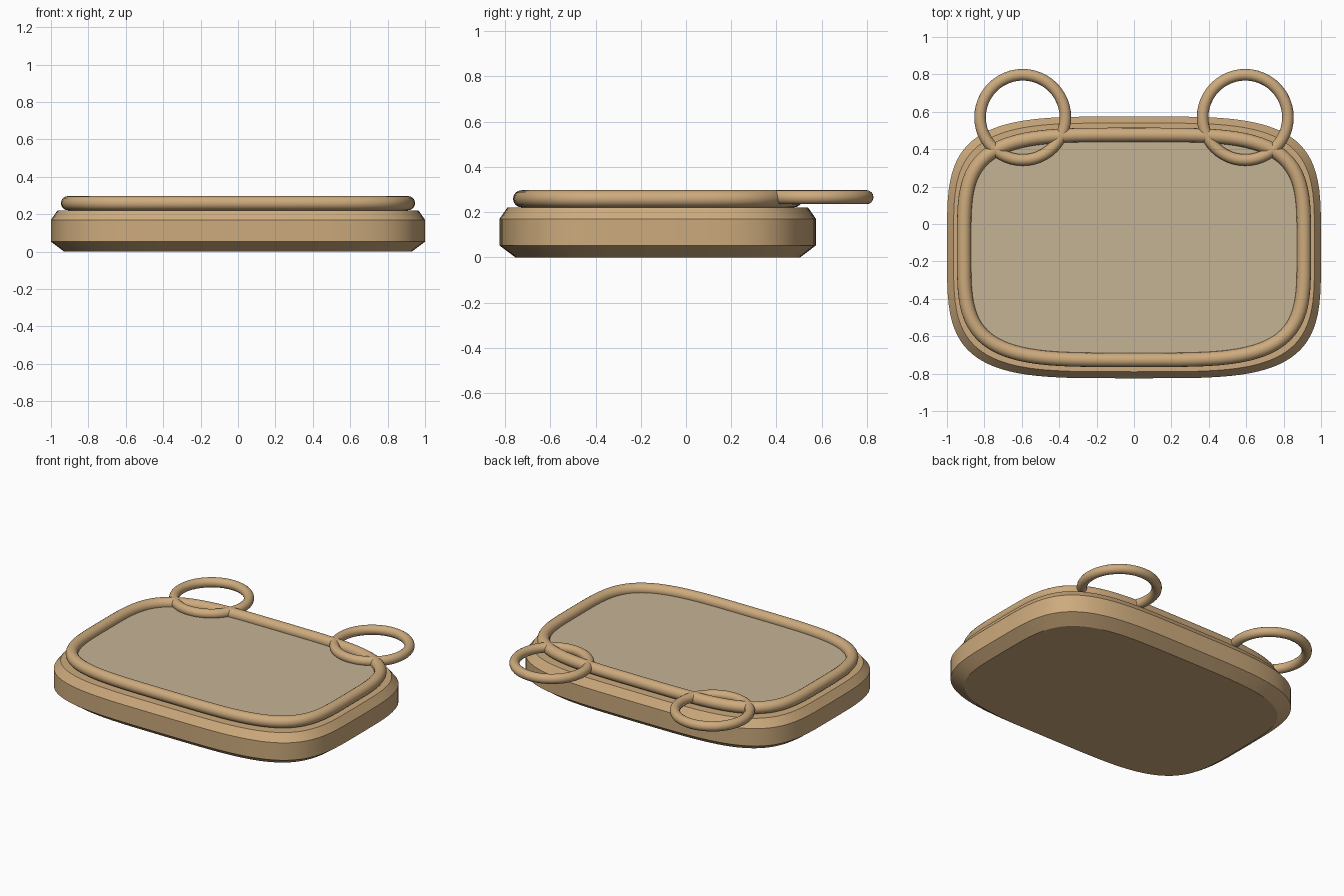
import bpy, bmesh, math
from mathutils import Vector

if "Cube" in bpy.data.objects:
    bpy.data.objects.remove(bpy.data.objects["Cube"], do_unlink=True)

CENTRE_Y = -0.125


def material(name, rgb):
    m = bpy.data.materials.new(name)
    m.use_nodes = True
    m.diffuse_color = (*rgb, 1)
    m.node_tree.nodes["Principled BSDF"].inputs["Base Color"].default_value = (*rgb, 1)
    return m


tan = material("warm tan", (0.61, 0.405, 0.205))
beige = material("pale beige", (0.56, 0.45, 0.30))


def squircle(a, b, n=4.0, count=96):
    """Rounded rectangle outline with half sizes a and b."""
    pts = []
    for i in range(count):
        t = 2 * math.pi * i / count
        c, s = math.cos(t), math.sin(t)
        pts.append(Vector((math.copysign(abs(c) ** (2 / n), c) * a,
                           math.copysign(abs(s) ** (2 / n), s) * b + CENTRE_Y, 0)))
    return pts


def circle(r, x, y, count=48):
    return [Vector((x + r * math.cos(2 * math.pi * i / count),
                    y + r * math.sin(2 * math.pi * i / count), 0)) for i in range(count)]


def loft(name, rings, mat, closed=False):
    """Skin a stack of outlines, capping the ends unless it closes on itself."""
    bm = bmesh.new()
    loops = [[bm.verts.new(p) for p in ring] for ring in rings]
    pairs = list(zip(loops, loops[1:]))
    if closed:
        pairs.append((loops[-1], loops[0]))
    else:
        bm.faces.new(loops[0][::-1])
        bm.faces.new(loops[-1])
    for lo, hi in pairs:
        for i in range(len(lo)):
            j = (i + 1) % len(lo)
            bm.faces.new((lo[i], lo[j], hi[j], hi[i]))
    bmesh.ops.recalc_face_normals(bm, faces=bm.faces)
    mesh = bpy.data.meshes.new(name)
    bm.to_mesh(mesh)
    bm.free()
    mesh.materials.append(mat)
    ob = bpy.data.objects.new(name, mesh)
    bpy.context.collection.objects.link(ob)
    bpy.ops.object.select_all(action='DESELECT')
    ob.select_set(True)
    bpy.context.view_layer.objects.active = ob
    bpy.ops.object.shade_smooth_by_angle(angle=math.radians(30))
    return ob


def tube(name, path, radius, z, mat, sides=16):
    """Round tube following a flat closed path."""
    n = len(path)
    outward = []
    for i in range(n):
        d = (path[(i + 1) % n] - path[i - 1]).normalized()
        outward.append(Vector((d.y, -d.x, 0)))
    rings = []
    for k in range(sides):
        t = 2 * math.pi * k / sides
        lift = Vector((0, 0, z + radius * math.sin(t)))
        rings.append([p + o * radius * math.cos(t) + lift for p, o in zip(path, outward)])
    return loft(name, rings, mat, closed=True)


# Body with chamfered bottom and top edges: (inset, height)
profile = [(0.07, 0.0), (0.0, 0.053), (0.0, 0.17), (0.035, 0.22)]
loft("body", [[p + Vector((0, 0, z)) for p in squircle(1 - i, 0.70 - i)]
              for i, z in profile], tan)

# Raised rim around the panel
tube("rim", squircle(0.909, 0.602), 0.038, 0.259, tan)

# Flat inner panel, its edge hidden in the rim
loft("panel", [[p + Vector((0, 0, z)) for p in squircle(0.90, 0.593)]
               for z in (0.215, 0.25)], beige)

# Pair of loops at the back corners
for side, x in (("left", 0.595), ("right", -0.595)):
    tube(side + "_loop", circle(0.228, x, 0.57), 0.031, 0.266, tan)
